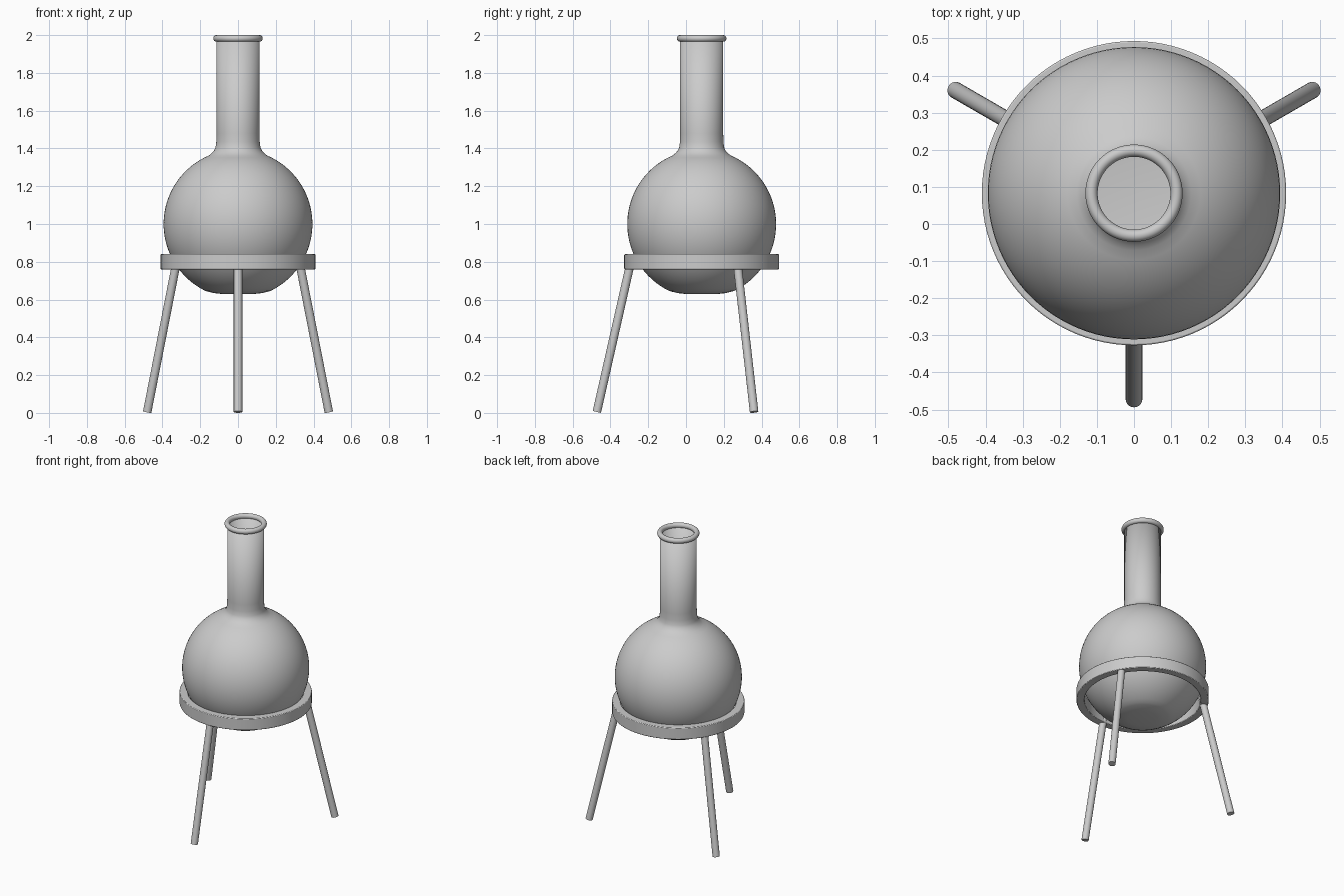
import bpy, bmesh
from math import sin, cos, pi, radians, sqrt
from mathutils import Vector

if "Cube" in bpy.data.objects:
    bpy.data.objects.remove(bpy.data.objects["Cube"])

CY = 0.083          # the vertical axis sits slightly behind the origin
SEG = 96


def finish(obj, angle=35):
    bpy.ops.object.select_all(action='DESELECT')
    obj.select_set(True)
    bpy.context.view_layer.objects.active = obj
    bpy.ops.object.shade_smooth_by_angle(angle=radians(angle))


def lathe(name, profile, closed=False):
    """Spin (radius, z) points, listed so that normals face outward."""
    bm = bmesh.new()
    rows = []
    for r, z in profile:
        if r == 0:
            rows.append([bm.verts.new((0, CY, z))] * SEG)
        else:
            rows.append([bm.verts.new((r * cos(2 * pi * i / SEG),
                                       CY + r * sin(2 * pi * i / SEG), z))
                         for i in range(SEG)])
    pairs = list(zip(rows, rows[1:])) + ([(rows[-1], rows[0])] if closed else [])
    for a, b in pairs:
        for i in range(SEG):
            k = (i + 1) % SEG
            bm.faces.new(list(dict.fromkeys((a[i], a[k], b[k], b[i]))))
    mesh = bpy.data.meshes.new(name)
    bm.to_mesh(mesh)
    bm.free()
    obj = bpy.data.objects.new(name, mesh)
    bpy.context.collection.objects.link(obj)
    finish(obj)
    return obj


# Flask body: flat base, spherical bulb, filleted shoulder, straight neck
R, ZC = 0.394, 1.0
profile = [(0, 0.63), (0.09, 0.63), (0.125, 0.634), (0.155, 0.641)]
for i in range(33):
    a = radians(-64 + i * 131 / 32)
    profile.append((R * cos(a), ZC + R * sin(a)))
profile += [(0.14, 1.374), (0.127, 1.388), (0.119, 1.405), (0.115, 1.435),
            (0.114, 1.48), (0.114, 1.985)]
flask = lathe("flask_body", profile)
wall = flask.modifiers.new("glass_wall", 'SOLIDIFY')
wall.thickness = 0.012
wall.offset = -1

# Rolled lip around the mouth
lathe("flask_lip", [(0.1145 + 0.0165 * cos(2 * pi * i / 20),
                     1.9825 + 0.0175 * sin(2 * pi * i / 20)) for i in range(20)],
      closed=True)

# Support ring under the bulb
ring = lathe("stand_ring", [(0.41, 0.76), (0.41, 0.84), (0.36, 0.84), (0.36, 0.76)],
             closed=True)
bev = ring.modifiers.new("soft_edges", 'BEVEL')
bev.width = 0.004
bev.segments = 2

# Three splayed legs
for name, deg in (("front_leg", -90), ("right_leg", 30), ("left_leg", 150)):
    d = Vector((cos(radians(deg)), sin(radians(deg)), 0))
    foot = Vector((0, CY, 0.005)) + d * 0.555
    top = Vector((0, CY, 0.80)) + d * 0.375
    axis = top - foot
    bpy.ops.mesh.primitive_cylinder_add(vertices=32, radius=0.0225, depth=axis.length,
                                        location=(foot + top) / 2,
                                        rotation=axis.to_track_quat('Z', 'Y').to_euler())
    leg = bpy.context.object
    leg.name = name
    finish(leg)
